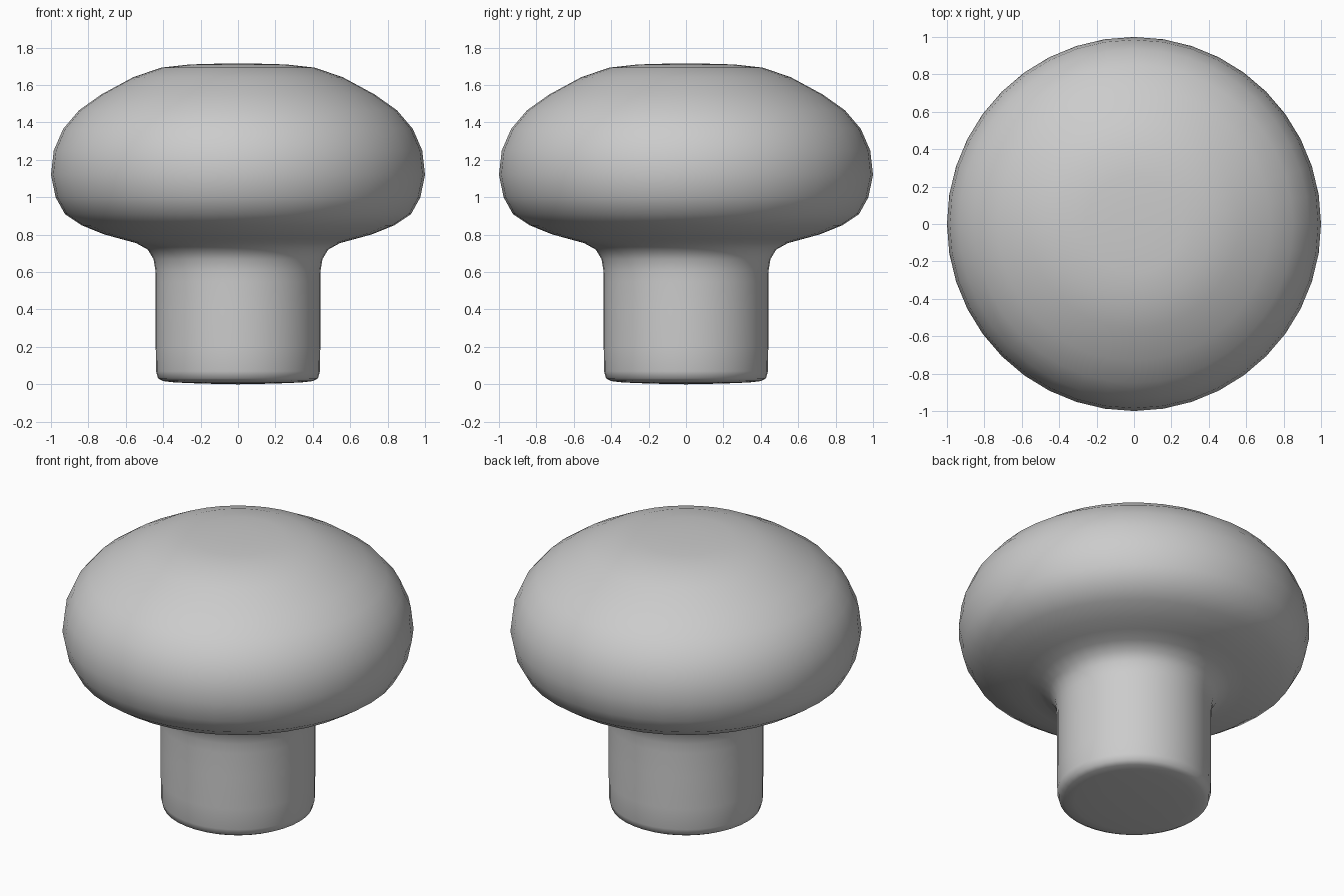
import bpy, bmesh, math

if "Cube" in bpy.data.objects:
    bpy.data.objects.remove(bpy.data.objects["Cube"])

SIDES = 40

# Half outline of the knob (radius, height), from the foot up to the crown
profile = [
    (0.20, 0.004), (0.34, 0.01), (0.40, 0.017), (0.428, 0.032), (0.438, 0.07),
    (0.44, 0.20), (0.44, 0.40), (0.44, 0.55), (0.442, 0.61), (0.452, 0.67),
    (0.482, 0.72), (0.545, 0.755), (0.63, 0.778), (0.72, 0.803), (0.835, 0.85),
    (0.925, 0.91), (0.975, 1.00), (1.0, 1.12), (0.985, 1.25), (0.935, 1.365),
    (0.85, 1.465), (0.73, 1.55), (0.56, 1.642), (0.41, 1.693),
    (0.26, 1.71), (0.12, 1.714),
]

# Lathe the outline around z
bm = bmesh.new()
rings = []
for r, z in profile:
    rings.append([bm.verts.new((r * math.cos(2 * math.pi * i / SIDES),
                                r * math.sin(2 * math.pi * i / SIDES), z))
                  for i in range(SIDES)])
for low, high in zip(rings, rings[1:]):
    for i in range(SIDES):
        j = (i + 1) % SIDES
        bm.faces.new((low[i], low[j], high[j], high[i]))

# Close the foot and crown with fans
foot = bm.verts.new((0, 0, 0))
crown = bm.verts.new((0, 0, 1.716))
for i in range(SIDES):
    j = (i + 1) % SIDES
    bm.faces.new((foot, rings[0][j], rings[0][i]))
    bm.faces.new((crown, rings[-1][i], rings[-1][j]))
bmesh.ops.recalc_face_normals(bm, faces=bm.faces)
for f in bm.faces:
    f.smooth = True

mesh = bpy.data.meshes.new("round_knob")
bm.to_mesh(mesh)
bm.free()
knob = bpy.data.objects.new("round_knob", mesh)
bpy.context.collection.objects.link(knob)
